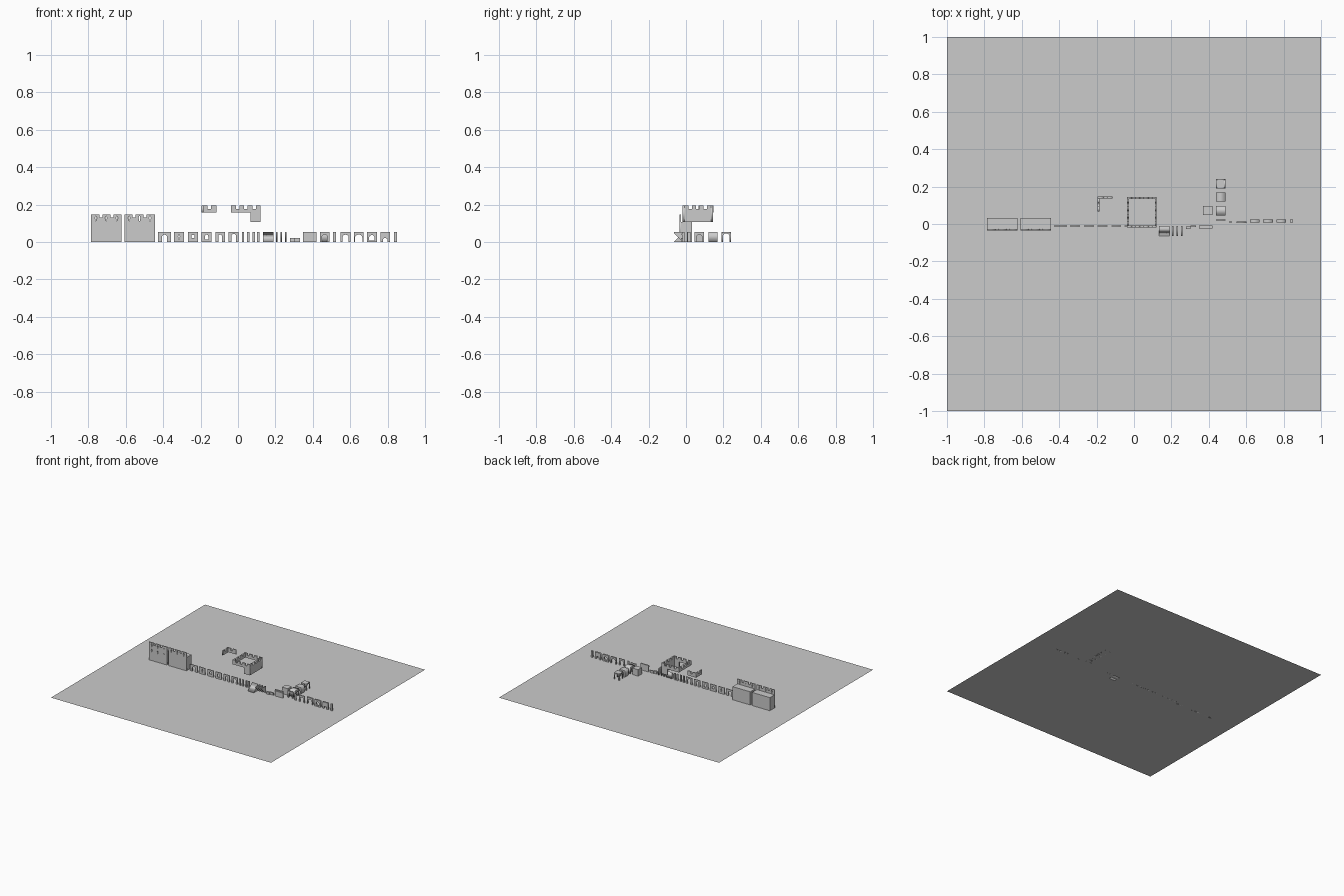
import bpy, math

if "Cube" in bpy.data.objects:
    bpy.data.objects.remove(bpy.data.objects["Cube"])

H = 0.053      # height of the small kit pieces
T = 0.007      # thickness of the thin panels


def panel(name, loops, x, y, z=0.0, depth=T, side=False):
    """Upright plate from an outline plus holes; side=True runs it along y."""
    cu = bpy.data.curves.new(name, 'CURVE')
    cu.dimensions = '2D'
    cu.fill_mode = 'BOTH'
    cu.extrude = depth / 2
    for pts in loops:
        s = cu.splines.new('POLY')
        s.points.add(len(pts) - 1)
        for p, (u, v) in zip(s.points, pts):
            p.co = (u, v, 0, 1)
        s.use_cyclic_u = True
    ob = bpy.data.objects.new(name, cu)
    bpy.context.collection.objects.link(ob)
    ob.location = (x, y, z)
    ob.rotation_euler = (math.pi / 2, 0, math.pi / 2 if side else 0)
    bpy.ops.object.select_all(action='DESELECT')
    ob.select_set(True)
    bpy.context.view_layer.objects.active = ob
    bpy.ops.object.convert(target='MESH')
    return bpy.context.object


def box(name, x0, x1, y0, y1, z0, z1):
    bpy.ops.mesh.primitive_cube_add(size=1, location=((x0 + x1) / 2, (y0 + y1) / 2, (z0 + z1) / 2))
    ob = bpy.context.object
    ob.name = name
    ob.scale = (x1 - x0, y1 - y0, z1 - z0)
    return ob


def rect(w, v0, v1, u=0):
    return [(u - w / 2, v0), (u + w / 2, v0), (u + w / 2, v1), (u - w / 2, v1)]


def arch(w, v0, spring, n=10):
    """Round-headed opening, listed from lower left over the top to lower right."""
    r = w / 2
    curve = [(-r * math.cos(math.pi * i / n), spring + r * math.sin(math.pi * i / n)) for i in range(n + 1)]
    return [(-r, v0)] + curve + [(r, v0)]


def archway(w, opening, spring, h=H):
    """Panel outline with an arched doorway cut up from the floor."""
    return [(-w / 2, 0)] + arch(opening, 0, spring) + [(w / 2, 0), (w / 2, h), (-w / 2, h)]


def crenels(u0, u1, v0, v1, n, rise, gap):
    """Outline from v0 to v1 with n merlons above."""
    m = (u1 - u0 - gap * (n - 1)) / n
    pts = [(u0, v0)]
    for i in range(n):
        a = u0 + i * (m + gap)
        top = [(a, v1), (a, v1 + rise), (a + m, v1 + rise), (a + m, v1)]
        pts += top[1:] if i == 0 else top
    return pts[:-1] + [(u1, v0)]


def slit(u, v):
    """Arrow slit with a crossbar."""
    a, b, h, k = 0.002, 0.006, 0.013, 0.004
    return [(u - a, v - h), (u + a, v - h), (u + a, v), (u + b, v), (u + b, v + k), (u + a, v + k),
            (u + a, v + h), (u - a, v + h), (u - a, v + k), (u - b, v + k), (u - b, v), (u - a, v)]


# ground sheet
bpy.ops.mesh.primitive_plane_add(size=2)
bpy.context.object.name = "ground_sheet"

# two solid wall sections with a pierced parapet face
for cx, rows in ((-0.704, (0.126, 0.082)), (-0.526, (0.126,))):
    box("wall_body", cx - 0.081, cx + 0.081, -0.028, 0.033, 0, 0.108)
    holes = [slit(u, v) for v in rows for u in (-0.056, 0, 0.056)]
    panel("wall_face", [crenels(-0.081, 0.081, 0, 0.13, 3, 0.018, 0.016)] + holes, cx, -0.0315)

# row of small wall panels
panel("wide_doorway", [archway(0.068, 0.026, 0.026)], -0.393, -0.011)
panel("slit_panel", [rect(0.053, 0, H), slit(0, 0.028)], -0.316, -0.011)
panel("window_panel", [rect(0.053, 0, H), rect(0.016, 0.02, 0.036)], -0.241, -0.011)
panel("arched_window", [rect(0.053, 0, H), arch(0.018, 0.014, 0.03)], -0.168, -0.011)
panel("narrow_doorway", [archway(0.053, 0.02, 0.03)], -0.095, -0.011)
panel("tall_doorway", [archway(0.053, 0.026, 0.03)], -0.023, -0.011)
for cx in (0.027, 0.055, 0.084, 0.108):
    box("post", cx - 0.006, cx + 0.006, -0.015, -0.007, 0, H)

# ramp and triangular brackets
panel("ramp", [[(-0.065, 0), (-0.01, 0), (-0.01, H)]], 0.162, 0, 0, 0.054, True)
for cx in (0.206, 0.23, 0.256):
    panel("bracket", [[(-0.065, H), (-0.065, H - 0.006), (-0.017, 0), (-0.01, 0), (-0.01, H)]],
          cx, 0, 0, 0.008, True)

# low kerb and ledge panel
box("low_kerb", 0.277, 0.302, -0.027, -0.014, 0, 0.02)
box("low_kerb_end", 0.302, 0.332, -0.017, -0.009, 0, 0.02)
box("ledge_wall", 0.348, 0.42, -0.018, -0.008, 0, H)
box("ledge_lip", 0.348, 0.42, -0.025, -0.008, 0.038, 0.046)

# block pieces and canopies
box("solid_block", 0.368, 0.42, 0.047, 0.096, 0, H)
panel("vault", [archway(0.05, 0.03, 0.024)], 0.463, 0.071, 0, 0.05, True)
panel("cross_vault", [archway(0.05, 0.03, 0.024)], 0.463, 0.144, 0, 0.05)
for s in (-1, 1):
    panel("canopy_arch", [archway(0.05, 0.036, 0.028)], 0.463, 0.215 + s * 0.022, 0, 0.006)
    panel("canopy_side_arch", [archway(0.05, 0.036, 0.028)], 0.463 + s * 0.022, 0.215, 0, 0.006, True)
box("canopy_roof", 0.438, 0.488, 0.19, 0.24, H - 0.006, H)

# right-hand row of arched panels
panel("portal_panel", [archway(0.05, 0.028, 0.026)], 0.463, 0.021)
box("slim_post", 0.507, 0.524, 0.007, 0.013, 0, H)
panel("plain_arch", [archway(0.052, 0.034, 0.022)], 0.575, 0.01, 0, 0.008)
panel("wide_arch", [archway(0.052, 0.04, 0.02)], 0.645, 0.016, 0, 0.014)
panel("round_window", [rect(0.052, 0, H), arch(0.03, 0.008, 0.022)], 0.716, 0.016, 0, 0.014)
panel("low_arch", [archway(0.052, 0.026, 0.008)], 0.787, 0.016, 0, 0.014)
box("end_post", 0.833, 0.849, 0.009, 0.023, 0, H)

# floating loose parapet corner
panel("loose_parapet_back", [crenels(-0.194, -0.115, 0.157, 0.177, 2, 0.017, 0.018)], 0, 0.142, 0, 0.009)
panel("loose_parapet_side", [crenels(0.068, 0.1375, 0.157, 0.177, 2, 0.017, 0.018)], -0.1895, 0, 0, 0.009, True)

# floating tower parapet: shallow left half, deep right half
X0, X1, XM, Y0, Y1, D = -0.037, 0.121, 0.068, -0.018, 0.145, 0.01
for y in (Y0 + D / 2, Y1 - D / 2):
    outline = crenels(X0, X1, 0.107, 0.177, 4, 0.017, 0.018)
    outline = [(XM, 0.107), (XM, 0.157), (X0, 0.157)] + outline[1:]
    panel("tower_parapet", [outline], 0, y, 0, D)
panel("tower_shallow_side", [crenels(Y0 + D, Y1 - D, 0.157, 0.177, 4, 0.017, 0.018)], X0 + D / 2, 0, 0, D, True)
panel("tower_deep_side", [crenels(Y0 + D, Y1 - D, 0.107, 0.177, 4, 0.017, 0.018)], X1 - D / 2, 0, 0, D, True)
